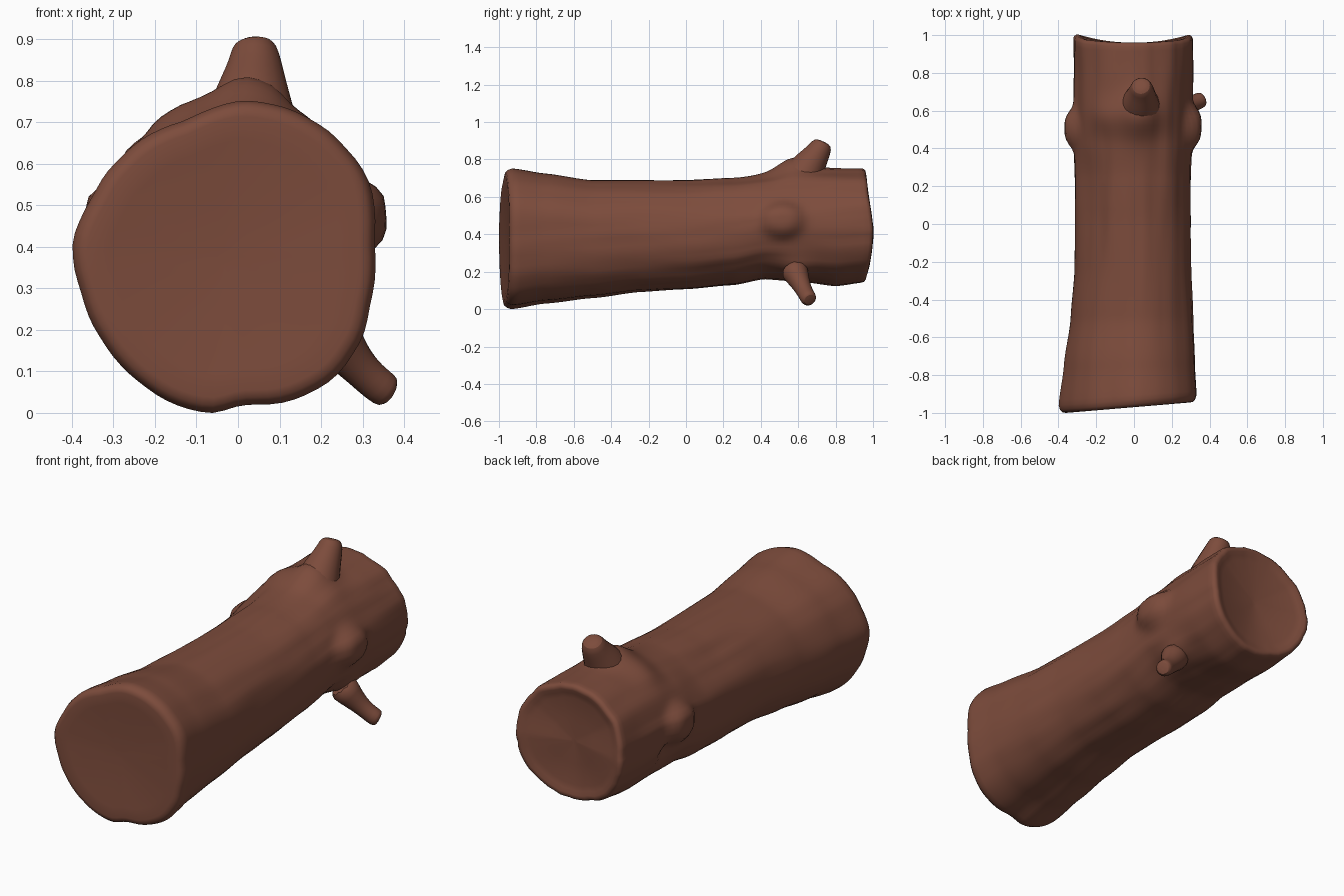
import bpy, bmesh, math
from mathutils import Vector, noise

if "Cube" in bpy.data.objects:
    bpy.data.objects.remove(bpy.data.objects["Cube"])

bark = bpy.data.materials.new("brown bark")
bark.use_nodes = True
BROWN = (0.204, 0.072, 0.045, 1)
bark.diffuse_color = BROWN
bark.node_tree.nodes["Principled BSDF"].inputs["Base Color"].default_value = BROWN


def loft(name, rings, subdiv=0):
    """Skin equal-sized rings of points and close both ends."""
    bm = bmesh.new()
    loops = [[bm.verts.new(p) for p in ring] for ring in rings]
    n = len(loops[0])
    for a, b in zip(loops, loops[1:]):
        for i in range(n):
            j = (i + 1) % n
            bm.faces.new((a[i], a[j], b[j], b[i]))
    bm.faces.new(loops[0])
    bm.faces.new(loops[-1])
    bmesh.ops.recalc_face_normals(bm, faces=bm.faces)
    mesh = bpy.data.meshes.new(name)
    bm.to_mesh(mesh)
    bm.free()
    obj = bpy.data.objects.new(name, mesh)
    bpy.context.collection.objects.link(obj)
    mesh.materials.append(bark)
    if subdiv:
        obj.modifiers.new("round", "SUBSURF").levels = subdiv
    bpy.ops.object.select_all(action="DESELECT")
    obj.select_set(True)
    bpy.context.view_layer.objects.active = obj
    bpy.ops.object.shade_smooth_by_angle(angle=math.radians(50))


def interp(table, t):
    """Smoothly read the columns of a table sorted by its first column."""
    t = min(max(t, table[0][0]), table[-1][0])
    for a, b in zip(table, table[1:]):
        if t <= b[0]:
            f = (t - a[0]) / (b[0] - a[0])
            f = f * f * (3 - 2 * f) * 0.5 + f * 0.5
            return [p + (q - p) * f for p, q in zip(a[1:], b[1:])]


# Trunk outline: y, left edge, right edge, bottom, top
OUTLINE = [
    (-0.93, -0.395, 0.33, 0.00, 0.75), (-0.75, -0.37, 0.32, 0.03, 0.725),
    (-0.50, -0.335, 0.31, 0.06, 0.69), (-0.25, -0.315, 0.30, 0.09, 0.69),
    (0.00, -0.315, 0.30, 0.105, 0.69), (0.25, -0.315, 0.30, 0.13, 0.70),
    (0.42, -0.32, 0.305, 0.165, 0.715), (0.60, -0.32, 0.305, 0.155, 0.735),
    (0.80, -0.315, 0.31, 0.13, 0.75), (0.96, -0.32, 0.31, 0.15, 0.75)]

# Sawn end section at the front, walked round from the left edge
FRONT = [(-.395, .41), (-.34, .53), (-.25, .64), (-.13, .70), (.04, .75),
         (.13, .73), (.24, .66), (.31, .57), (.33, .40), (.32, .27), (.29, .16),
         (.23, .08), (.16, .04), (.01, .02), (-.06, .0), (-.12, .01),
         (-.23, .07), (-.32, .17), (-.37, .28)]
CENTRE = (-0.03, 0.375)
polar = sorted((math.atan2((z - CENTRE[1]) / 0.375, (x - CENTRE[0]) / 0.36),
                math.hypot((z - CENTRE[1]) / 0.375, (x - CENTRE[0]) / 0.36))
               for x, z in FRONT)
TAU = math.tau
polar = [(polar[-1][0] - TAU, polar[-1][1])] + polar + [(polar[0][0] + TAU, polar[0][1])]

# Swellings and hollows: centre, spread, height, power (higher is flatter on top)
BUMPS = [((0.32, 0.515, 0.48), (0.10, 0.11, 0.09), 0.052, 2),
         ((-0.33, 0.505, 0.47), (0.10, 0.10, 0.09), 0.048, 2),
         ((0.03, 0.575, 0.75), (0.11, 0.12, 0.11), 0.078, 1),
         ((-0.15, 0.57, 0.70), (0.08, 0.10, 0.07), 0.025, 1),
         ((0.24, 0.59, 0.20), (0.08, 0.09, 0.08), 0.035, 1),
         ((-0.33, 0.60, 0.34), (0.07, 0.05, 0.05), -0.035, 1),
         ((-0.22, 0.15, 0.62), (0.13, 0.38, 0.13), -0.032, 1),
         ((-0.22, 0.35, 0.22), (0.12, 0.35, 0.12), 0.025, 1)]
SIDES = 80


def end_shift(x, y, z):
    """Slanted front cut, and a back cut whose lower sides stick out."""
    front = max(0, (-0.6 - y) / 0.36) ** 2
    back = max(0, (y - 0.6) / 0.36) ** 2
    low = 1 - 0.5 * min(max((z - 0.43) / 0.2, 0), 1)
    return front * 0.09 * x + back * 0.47 * x * x * low


def trunk_ring(y, scale=1.0, dent=0.0):
    x0, x1, z0, z1 = interp(OUTLINE, y)
    cx, cz, rx, rz = (x0 + x1) / 2, (z0 + z1) / 2, (x1 - x0) / 2, (z1 - z0) / 2
    blend = min(max((0.1 - y) / 1.05, 0), 1)
    ring = []
    for i in range(SIDES):
        a = TAU * i / SIDES - math.pi
        c, s = math.cos(a), math.sin(a)
        squarish = (abs(c) ** 2.15 + abs(s) ** 2.15) ** (-1 / 2.15)
        r = interp(polar, a)[0] * blend + squarish * (1 - blend)
        # long shallow grooves running with the grain
        grain = noise.noise(Vector((c * 2.6, y * 1.5, s * 2.6)))
        fine = noise.noise(Vector((c * 6 + 9, y * 2.2, s * 6)))
        r += (0.03 * grain + 0.022 * fine) * (1 - 0.8 * blend)
        x, z = cx + rx * r * c, cz + rz * r * s
        push = 0
        for mid, spread, height, power in BUMPS:
            d2 = sum(((p - q) / w) ** 2 for p, q, w in zip((x, y, z), mid, spread))
            push += height * math.exp(-d2 ** power)
        x, z = x + push * c, z + push * s
        shift = end_shift(x, y, z) * min(1, scale / 0.9)
        x, z = cx + (x - cx) * scale, cz + (z - cz) * scale
        ring.append((x, y + shift + dent, z))
    return ring


# Log body with softly rounded rims and shallow hollows in the cut ends
STEPS = 76
front_y, back_y = -0.93, 0.94
rings = [trunk_ring(front_y, s, d) for s, d in
         ((0.06, -0.024), (0.4, -0.028), (0.75, -0.036), (0.9, -0.04), (0.95, -0.036), (0.982, -0.022))]
rings += [trunk_ring(front_y + (back_y - front_y) * i / STEPS) for i in range(STEPS + 1)]
rings += [trunk_ring(back_y, s, d) for s, d in
          ((0.985, 0.012), (0.95, 0.02), (0.905, 0.019), (0.84, 0.011), (0.75, 0.006), (0.4, 0.002), (0.06, 0.002))]
loft("log_trunk", rings)


def branch(name, path, sides=10):
    """Tapering stub along (x, y, z, radius) points."""
    pts = [Vector(p[:3]) for p in path]
    out = []
    for i, p in enumerate(pts):
        d = (pts[min(i + 1, len(pts) - 1)] - pts[max(i - 1, 0)]).normalized()
        u = d.cross(Vector((1, 0, 0))).normalized()
        v = d.cross(u)
        out.append([p + path[i][3] * (u * math.cos(TAU * k / sides) + v * math.sin(TAU * k / sides))
                    for k in range(sides)])
    loft(name, out, 1)


# Broken stubs
branch("top_branch", [(.03, .58, .61, .14), (.03, .615, .69, .125), (.035, .655, .765, .098),
                      (.04, .695, .82, .076), (.041, .72, .862, .064), (.037, .732, .89, .053),
                      (.037, .735, .896, .02)])
branch("lower_branch", [(.20, .57, .23, .09), (.24, .595, .172, .067), (.28, .62, .122, .05),
                        (.318, .64, .083, .045), (.352, .656, .056, .047),
                        (.366, .663, .048, .038), (.366, .663, .048, .01)])
